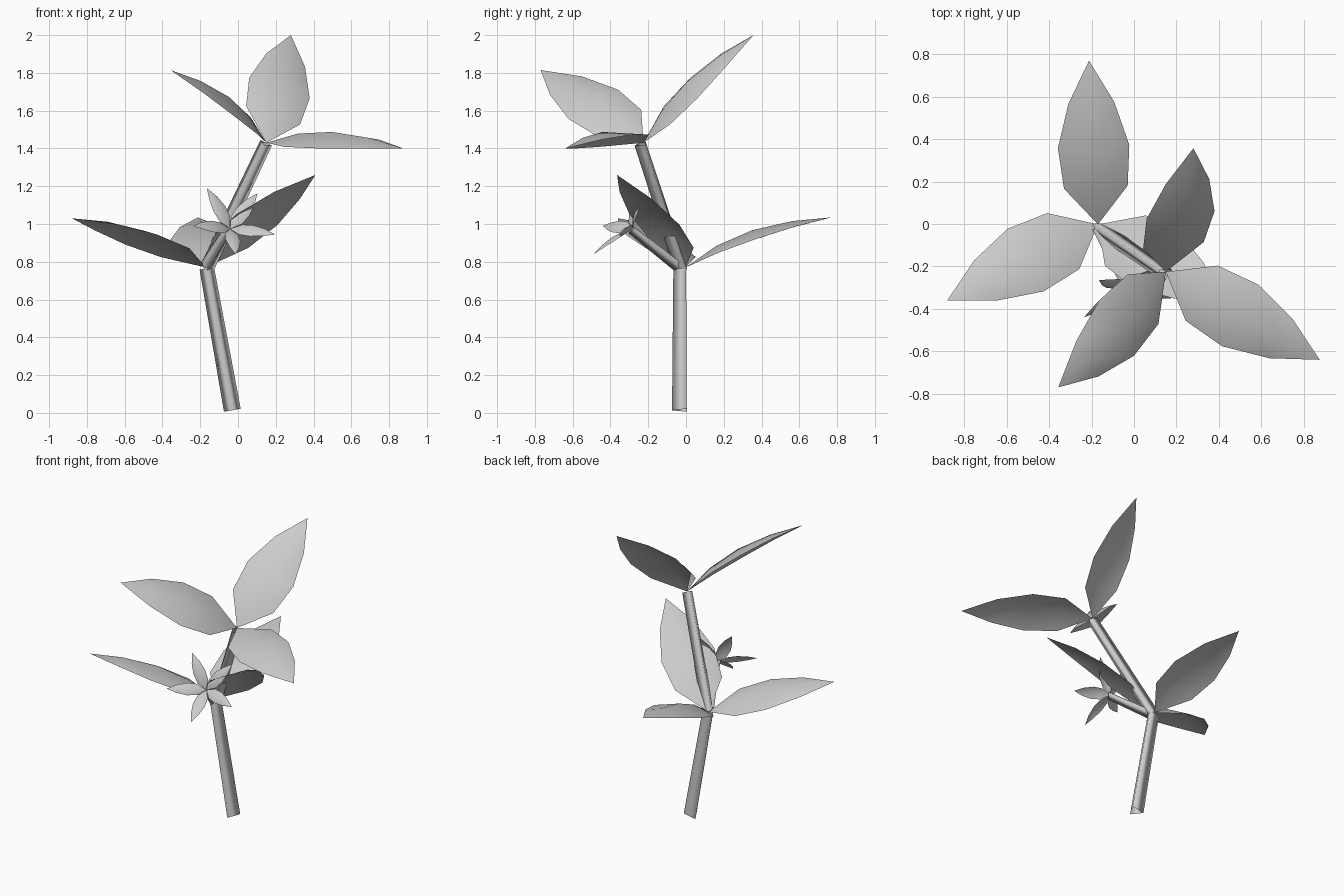
import bpy
import math
from mathutils import Vector, Matrix

cube = bpy.data.objects.get("Cube")
if cube:
    bpy.data.objects.remove(cube, do_unlink=True)

grey = bpy.data.materials.new("plain_grey")
grey.use_nodes = True
COLOUR = (0.6, 0.6, 0.6, 1)
grey.diffuse_color = COLOUR
grey.node_tree.nodes["Principled BSDF"].inputs["Base Color"].default_value = COLOUR


def add_mesh(name, verts, faces):
    mesh = bpy.data.meshes.new(name)
    mesh.from_pydata(verts, [], faces)
    mesh.materials.append(grey)
    mesh.shade_smooth()
    obj = bpy.data.objects.new(name, mesh)
    bpy.context.collection.objects.link(obj)
    return obj


# Position, half width, edge lift and rib lift, all relative to length
LEAF_ROWS = (
    (0.235, 0.184, 0.022, 0.068),
    (0.485, 0.206, 0.026, 0.088),
    (0.75, 0.132, 0.02, 0.06),
)


def leaf(name, base, tip, side, up=(0, 0, 1), slim=1.0):
    """Pointed blade arched along its rib, with the edges bent down."""
    base, tip, up = Vector(base), Vector(tip), Vector(up)
    axis = tip - base
    length, along = axis.length, axis.normalized()
    side = Vector(side)
    side = (side - along * side.dot(along)).normalized()
    normal = along.cross(side)
    if normal.dot(up) < 0:
        side, normal = -side, -normal
    verts, faces = [base], []
    for t, width, edge_lift, rib_lift in LEAF_ROWS:
        centre = base + axis * t
        half = side * width * length * slim
        edge = centre + normal * edge_lift * length
        verts += [edge - half, centre + normal * rib_lift * length, edge + half]
    verts.append(tip)
    last = len(verts) - 1
    for k in (1, 2):
        faces.append((0, k + 1, k))
        faces.append((last, last - k - 1, last - k))
        for row in range(len(LEAF_ROWS) - 1):
            a = row * 3 + k
            faces.append((a, a + 1, a + 4, a + 3))
    # keep every face pointing to the upper side
    fixed = []
    for f in faces:
        p, q, r = (verts[i] for i in f[:3])
        up_facing = (q - p).cross(r - p).dot(normal) > 0
        fixed.append(f if up_facing else f[::-1])
    return add_mesh(name, verts, fixed)


def stem(name, start, end, r_start, r_end, ridge):
    """Three-sided open tube with one ridge turned towards a direction."""
    start, end, ridge = Vector(start), Vector(end), Vector(ridge)
    along = (end - start).normalized()
    ridge = (ridge - along * ridge.dot(along)).normalized()
    verts = []
    for centre, radius in ((start, r_start), (end, r_end)):
        for i in range(3):
            turn = Matrix.Rotation(math.tau * i / 3, 3, along)
            verts.append(centre + turn @ ridge * radius)
    faces = [(i, (i + 1) % 3, (i + 1) % 3 + 3, i + 3) for i in range(3)]
    return add_mesh(name, verts, faces)


low_node = Vector((-0.17, -0.002, 0.77))
top_node = Vector((0.15, -0.225, 1.43))
flower_node = Vector((-0.042, -0.285, 0.974))
front = (0, -1, 0)

# Stems
stem("lower_stem", (-0.03, -0.022, 0.014), (-0.165, -0.022, 0.765), 0.052, 0.045, front)
stem("upper_stem", (-0.165, -0.018, 0.765), (0.147, -0.235, 1.425), 0.044, 0.039, front)
stem("flower_stalk", (-0.165, -0.03, 0.775), flower_node, 0.038, 0.03, (0, -0.6, -0.7))

# Leaves of the upper whorl
leaf("upper_back_leaf", top_node, (0.28, 0.357, 2.0), (0.93, 0.12, -0.3))
leaf("upper_front_leaf", top_node, (-0.357, -0.77, 1.815), (0.152, -0.245, -0.145))
leaf("upper_left_leaf", top_node, (0.875, -0.64, 1.4), (0.17, 0.28, 0.07))

# Leaves of the lower whorl
leaf("lower_back_leaf", low_node, (-0.212, 0.77, 1.035), (0.33, 0, 0))
leaf("lower_right_leaf", low_node, (-0.88, -0.36, 1.03), (-0.165, 0.285, -0.05))
leaf("lower_left_leaf", low_node, (0.41, -0.365, 1.26), (0.2, 0.25, -0.055))

# Flower: five petals spread in a shallow cone
bloom = Vector((0.226, -0.77, 0.595)).normalized()
first = Vector((-0.123, 0.02, 0.216))
for i in range(5):
    reach = Matrix.Rotation(math.tau * i / 5, 3, bloom) @ first
    leaf(f"petal_{i + 1}", flower_node, flower_node + reach, bloom.cross(reach),
         up=bloom, slim=0.78)
